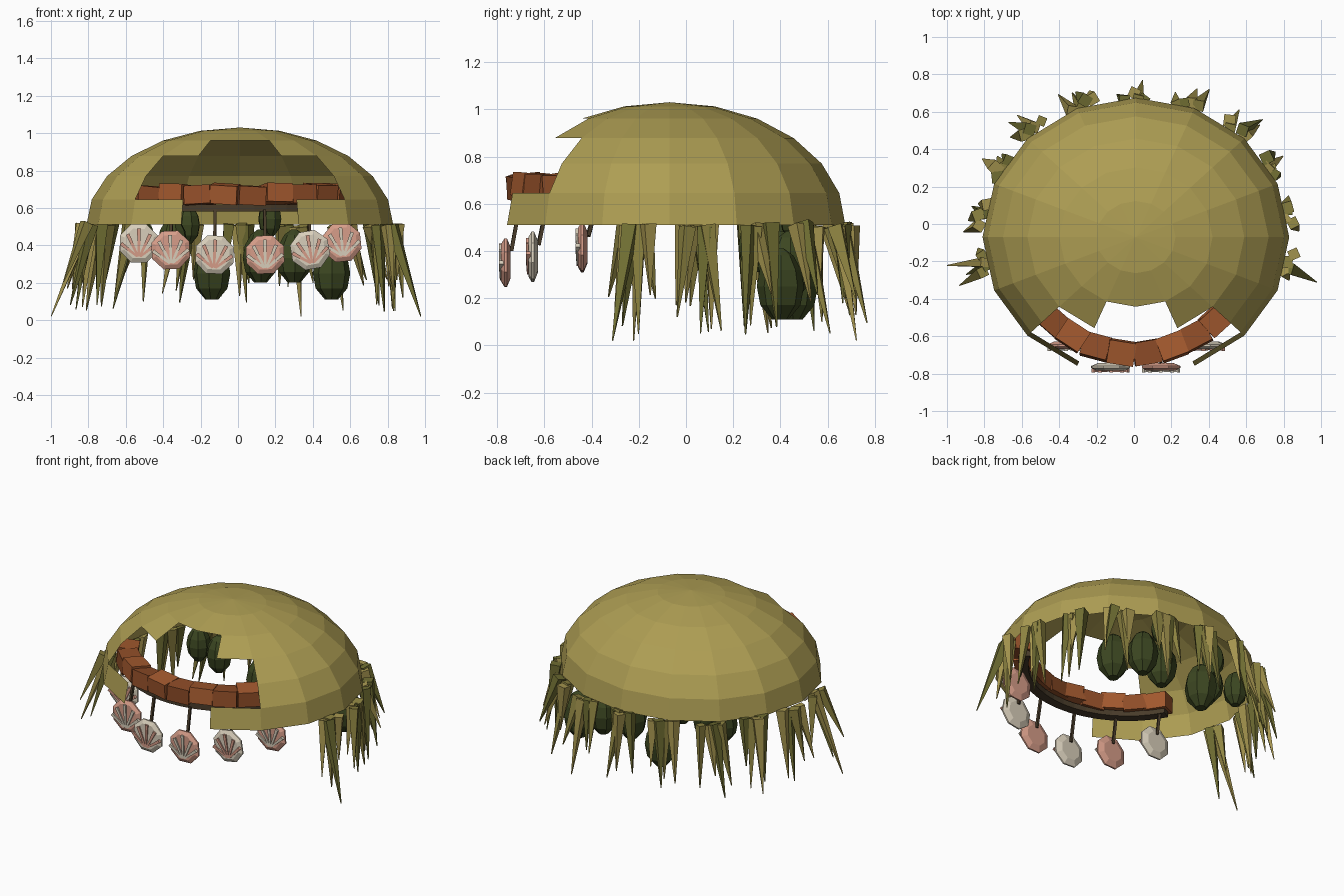
import bpy, bmesh, random
from math import sin, cos, pi, radians
from mathutils import Vector, Matrix

if "Cube" in bpy.data.objects:
    bpy.data.objects.remove(bpy.data.objects["Cube"])

random.seed(4)
CX, CY, RX, RY, RZ, Z0 = 0.01, -0.07, 0.82, 0.745, 0.52, 0.51


def mat(name, r, g, b):
    m = bpy.data.materials.new(name)
    m.diffuse_color = tuple((c / 255) ** 2.2 for c in (r, g, b)) + (1,)
    m.use_nodes = True
    m.node_tree.nodes["Principled BSDF"].inputs["Base Color"].default_value = m.diffuse_color
    return m


THATCH = mat("thatch", 172, 156, 84)
GRASS = [mat("grass_light", 164, 148, 80), mat("grass_mid", 142, 132, 68), mat("grass_dark", 112, 110, 54)]
POD = mat("pod_green", 62, 72, 38)
BRICK = [mat("clay", 162, 90, 50), mat("clay_dark", 142, 78, 44)]
BARK = mat("bark", 74, 62, 46)
CREAM = mat("cream", 216, 206, 186)
PINK = mat("pink", 214, 156, 136)


def finish(name, bm, material):
    bmesh.ops.recalc_face_normals(bm, faces=bm.faces)
    me = bpy.data.meshes.new(name)
    bm.to_mesh(me)
    bm.free()
    me.materials.append(material)
    ob = bpy.data.objects.new(name, me)
    bpy.context.collection.objects.link(ob)
    return ob


def loft(bm, rings):
    """Join rings of points with quads and cap both ends."""
    vs = [[bm.verts.new(p) for p in r] for r in rings]
    n = len(vs[0])
    for a, b in zip(vs, vs[1:]):
        for i in range(n):
            bm.faces.new((a[i], a[(i + 1) % n], b[(i + 1) % n], b[i]))
    bm.faces.new(vs[0])
    bm.faces.new(vs[-1])


def spike(bm, base, tip, r1, r2, sides, turn=0.0):
    """Tapered rod between two points."""
    base, tip = Vector(base), Vector(tip)
    d = tip - base
    m = Matrix.Translation((base + tip) / 2) @ d.to_track_quat('Z', 'Y').to_matrix().to_4x4() @ Matrix.Rotation(turn, 4, 'Z')
    bmesh.ops.create_cone(bm, cap_ends=True, segments=sides, radius1=r1, radius2=r2, depth=d.length, matrix=m)


# Dome: faceted half ellipsoid with a stepped opening at the front
bm = bmesh.new()
grid = [[bm.verts.new((CX + RX * cos(e) * sin(a), CY - RY * cos(e) * cos(a), Z0 + RZ * sin(e)))
         for a in (j * pi / 8 for j in range(16))]
        for e in (i * pi / 12 for i in range(6))]
top = bm.verts.new((CX, CY, Z0 + RZ))
hole = [1, 2, 2, 1, 0, 0]
for i in range(6):
    for j in range(16):
        if j < hole[i] or j >= 16 - hole[i]:
            continue
        k = (j + 1) % 16
        if i < 5:
            bm.faces.new((grid[i][j], grid[i][k], grid[i + 1][k], grid[i + 1][j]))
        else:
            bm.faces.new((grid[i][j], grid[i][k], top))
bmesh.ops.delete(bm, geom=[v for v in bm.verts if not v.link_faces], context='VERTS')
finish("thatch_dome", bm, THATCH)

# Row of clay bricks on a curve inside the opening
STEP = radians(12.6)
for i in range(10):
    a = (i - 4.5) * STEP
    bm = bmesh.new()
    bmesh.ops.create_cube(bm, size=1, matrix=Matrix.Diagonal((0.145, 0.125, 0.1, 1)))
    ob = finish(f"brick_{i + 1}", bm, BRICK[i % 2])
    ob.location = (0.63 * sin(a), -0.06 - 0.63 * cos(a), 0.67 + random.uniform(-.008, .008))
    ob.rotation_euler = (random.uniform(-.16, .16), random.uniform(-.1, .1), a + random.uniform(-.08, .08))

# Dark rail under the bricks
bm = bmesh.new()
rings = []
for i in range(17):
    a = (i / 8 - 1) * 4.9 * STEP
    rings.append([(r * sin(a), -0.06 - r * cos(a), z)
                  for r, z in ((.6, .58), (.66, .58), (.66, .617), (.6, .617))])
loft(bm, rings)
finish("brick_rail", bm, BARK)

# Hanging shells with fanned ribs, each on a short cord
shells = [(-.53, -.44, .41), (-.36, -.65, .375), (-.125, -.765, .35),
          (.145, -.765, .35), (.385, -.65, .375), (.555, -.44, .415)]
for n, (x, y, z) in enumerate(shells):
    body, rib = (CREAM, PINK) if n % 2 == 0 else (PINK, CREAM)
    tilt = Matrix.Translation((x, y, z)) @ Matrix.Rotation(random.uniform(-.25, .25), 4, 'Y')
    bm = bmesh.new()
    loft(bm, [[(r * sin(k * pi / 4 + pi / 8), d, r * cos(k * pi / 4 + pi / 8)) for k in range(8)]
              for r, d in ((.07, .022), (.11, .006), (.11, -.004), (.085, -.018))])
    bm.transform(tilt)
    finish(f"shell_{n + 1}", bm, body)
    bm = bmesh.new()
    for k in range(-2, 3):
        a = k * radians(27)
        L = 0.15 - 0.016 * abs(k)
        spike(bm, (sin(a) * .01, -.018, -.07), (sin(a) * L, -.018, -.07 + cos(a) * L), .008, .014, 4, pi / 4)
    bm.transform(tilt)
    finish(f"shell_ribs_{n + 1}", bm, rib)
    bm = bmesh.new()
    spike(bm, (x, y + .025, z + .05), (x * .98, y + .06, .59), .011, .011, 4, pi / 4)
    finish(f"shell_cord_{n + 1}", bm, BARK)

# Green pods hanging inside the back: x, y, lowest z, scale
pods = [(.5, .4, .11, 1), (.3, .44, .2, .95), (.12, .4, .2, .95), (-.14, .46, .11, 1),
        (-.35, .3, .31, .8), (-.52, .33, .33, .75), (.17, .46, .45, .65), (-.27, .42, .41, .7)]
for n, (x, y, z, s) in enumerate(pods):
    t = random.random()
    bm = bmesh.new()
    loft(bm, [[(x + s * r * cos(k * pi / 4 + t), y + s * r * sin(k * pi / 4 + t), z + s * h) for k in range(8)]
              for r, h in ((.035, 0), (.085, .06), (.1, .14), (.088, .21), (.055, .27), (.015, .3))])
    finish(f"pod_{n + 1}", bm, POD)

# Tufts of drooping grass blades around the sides and back
for n in range(11):
    a0 = radians(-11 + 20.2 * n)
    for k in range(4):
        a = a0 + radians((k - 1.5) * 2.5 + random.uniform(-1, 1))
        f = random.uniform(.98, 1.04)
        g = f + random.uniform(.0, .16)
        b = a + radians((k - 1.5) * 1.2 + random.uniform(-2.5, 2.5))
        tip_z = random.uniform(.04, .22)
        if k == 1 and n in (0, 4, 10):
            g, tip_z = 1.235 if n != 4 else 1.14, .02
        bm = bmesh.new()
        spike(bm, (CX + RX * f * cos(a), CY + RY * f * sin(a), random.uniform(.5, .52)),
              (RX * g * cos(b), CY + RY * g * sin(b), tip_z),
              random.uniform(.034, .046), .003, 4, random.random())
        finish(f"grass_blade_{n + 1}_{k + 1}", bm, GRASS[(n + k * 2) % 3])
